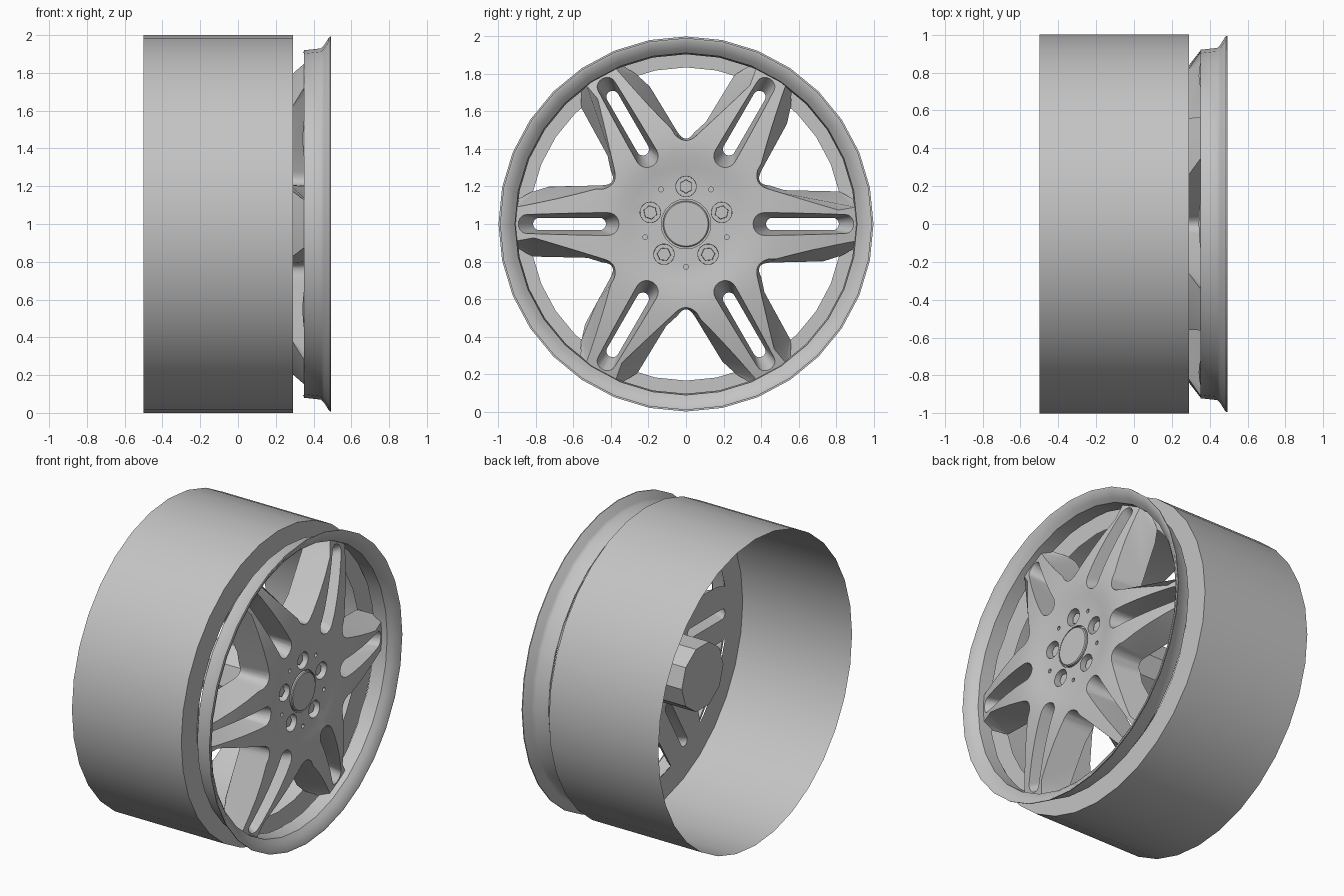
import bpy, bmesh
from math import sin, cos, pi, radians
from mathutils import Vector

if "Cube" in bpy.data.objects:
    bpy.data.objects.remove(bpy.data.objects["Cube"])

silver = bpy.data.materials.new("silver_grey")
silver.use_nodes = True
silver.diffuse_color = (0.55, 0.55, 0.55, 1)
silver.node_tree.nodes["Principled BSDF"].inputs["Base Color"].default_value = (0.55, 0.55, 0.55, 1)


def make(name, bm, smooth=30):
    """Turn a bmesh into a shaded object."""
    bmesh.ops.recalc_face_normals(bm, faces=bm.faces)
    mesh = bpy.data.meshes.new(name)
    bm.to_mesh(mesh)
    bm.free()
    mesh.materials.append(silver)
    ob = bpy.data.objects.new(name, mesh)
    bpy.context.collection.objects.link(ob)
    shade(ob, smooth)
    return ob


def shade(ob, angle):
    bpy.ops.object.select_all(action='DESELECT')
    ob.select_set(True)
    bpy.context.view_layer.objects.active = ob
    bpy.ops.object.shade_smooth_by_angle(angle=radians(angle))


def point(x, u, v, turn=0.0):
    """Axle position x, with u, v in the wheel plane turned about the axle."""
    return Vector((x, u * cos(turn) - v * sin(turn), 1 + u * sin(turn) + v * cos(turn)))


def revolve(bm, profile, segments, closed=False):
    """Spin (radius, x) points about the axle; zero radius makes a pole."""
    rings = []
    for r, x in profile:
        if r == 0:
            rings.append([bm.verts.new(point(x, 0, 0))] * segments)
        else:
            rings.append([bm.verts.new(point(x, r, 0, 2 * pi * i / segments)) for i in range(segments)])
    pairs = list(zip(rings, rings[1:])) + ([(rings[-1], rings[0])] if closed else [])
    for a, b in pairs:
        for i in range(segments):
            j = (i + 1) % segments
            bm.faces.new(list(dict.fromkeys((a[i], a[j], b[j], b[i]))))


def loft(bm, back, front, x0, x1, turn):
    """Closed tapered prism between two matching outlines."""
    a = [bm.verts.new(point(x0, u, v, turn)) for u, v in back]
    b = [bm.verts.new(point(x1, u, v, turn)) for u, v in front]
    bm.faces.new(a)
    bm.faces.new(b)
    for i in range(len(a)):
        j = (i + 1) % len(a)
        bm.faces.new((a[i], a[j], b[j], b[i]))


def circle(r, cu=0, sides=24):
    return [(cu + r * cos(2 * pi * i / sides), r * sin(2 * pi * i / sides)) for i in range(sides)]


def fillet(corners, radii, steps=8):
    """Round each polygon corner with a short curve."""
    out = []
    for i, c in enumerate(corners):
        c = Vector(c)
        p = c + (Vector(corners[i - 1]) - c).normalized() * radii[i]
        q = c + (Vector(corners[(i + 1) % len(corners)]) - c).normalized() * radii[i]
        for k in range(steps + 1):
            t = k / steps
            out.append(tuple(p * (1 - t) ** 2 + c * 2 * t * (1 - t) + q * t * t))
    return out


def window(w, slope, reach):
    """Opening between two spokes whose half width is w at radius 0.42."""
    def corner(r):
        h = w + slope * (r - 0.42)
        return r * cos(pi / 6) + h / 2, r / 2 - h * cos(pi / 6)
    apex = (w - slope * 0.42) / (math_tan30 - slope)
    outer = corner(reach)
    return fillet([(corner(apex)[0], 0), (outer[0], -outer[1]), outer], [0.08, 0.12, 0.12])


def capsule(r0, r1, h, steps=10):
    half = [(pi * k / steps) - pi / 2 for k in range(steps + 1)]
    return ([(r1 - h + h * cos(a), h * sin(a)) for a in half]
            + [(r0 + h - h * cos(a), -h * sin(a)) for a in half])


math_tan30 = sin(pi / 6) / cos(pi / 6)

# Barrel: thin open drum with a front flange
bm = bmesh.new()
revolve(bm, [(1.0, -0.5), (1.0, 0.29), (0.835, 0.29)], 32)
make("barrel", bm)

# Outer lip
bm = bmesh.new()
revolve(bm, [(0.905, 0.35), (0.92, 0.35), (0.93, 0.44), (0.945, 0.455), (0.985, 0.48), (0.992, 0.487),
             (0.992, 0.493), (0.98, 0.493), (0.935, 0.462), (0.912, 0.44)], 32, closed=True)
make("rim_lip", bm, 40)

# Spoked face: dished disc, cut below
bm = bmesh.new()
revolve(bm, [(0, 0.468), (0.2, 0.468), (0.25, 0.47), (0.31, 0.48), (0.37, 0.49), (0.43, 0.493),
             (0.5, 0.488), (0.6, 0.474), (0.7, 0.455), (0.8, 0.431), (0.915, 0.4),
             (0.915, 0.35), (0.835, 0.288), (0.4, 0.288), (0, 0.288)], 96)
face = make("spoked_face", bm)

# Cutters for the openings
cutters = []
for start in (0, 1):
    bm = bmesh.new()
    for k in range(start, 6, 2):
        loft(bm, window(0.21, -0.023, 0.9), window(0.19, -0.32, 1.12), 0.25, 0.52, pi / 6 + k * pi / 3)
    cutters.append(make("window_cutter", bm))

bm = bmesh.new()
for k in range(6):
    loft(bm, capsule(0.44, 0.79, 0.028), capsule(0.35, 0.965, 0.063), 0.25, 0.51, k * pi / 3)
cutters.append(make("slot_cutter", bm))

bm = bmesh.new()
loft(bm, circle(0.132, sides=48), circle(0.132, sides=48), 0.45, 0.55, 0)
for k in range(5):
    turn = pi / 2 + k * 2 * pi / 5
    loft(bm, circle(0.054, 0.2), circle(0.056, 0.2), 0.41, 0.55, turn)
    loft(bm, circle(0.013, 0.228, 12), circle(0.013, 0.228, 12), 0.43, 0.55, turn + pi / 5)
cutters.append(make("hole_cutter", bm))

for cutter in cutters:
    cutter.hide_render = True
    mod = face.modifiers.new("cut", 'BOOLEAN')
    mod.operation = 'DIFFERENCE'
    mod.solver = 'EXACT'
    mod.object = cutter
    bpy.context.view_layer.objects.active = face
    bpy.ops.object.modifier_apply(modifier=mod.name)
    bpy.data.objects.remove(cutter)
shade(face, 25)

# Centre cap
bm = bmesh.new()
revolve(bm, [(0, 0.44), (0.123, 0.44), (0.123, 0.472), (0.117, 0.477), (0, 0.477)], 48)
make("centre_cap", bm)

# Wheel bolts
bm = bmesh.new()
for k in range(5):
    loft(bm, circle(0.038, 0.2, 6), circle(0.036, 0.2, 6), 0.40, 0.445, pi / 2 + k * 2 * pi / 5)
make("wheel_bolts", bm)

# Rear hub
bm = bmesh.new()
revolve(bm, [(0, -0.12), (0.215, -0.12), (0.215, 0.3), (0, 0.3)], 10)
make("rear_hub", bm, 20)
